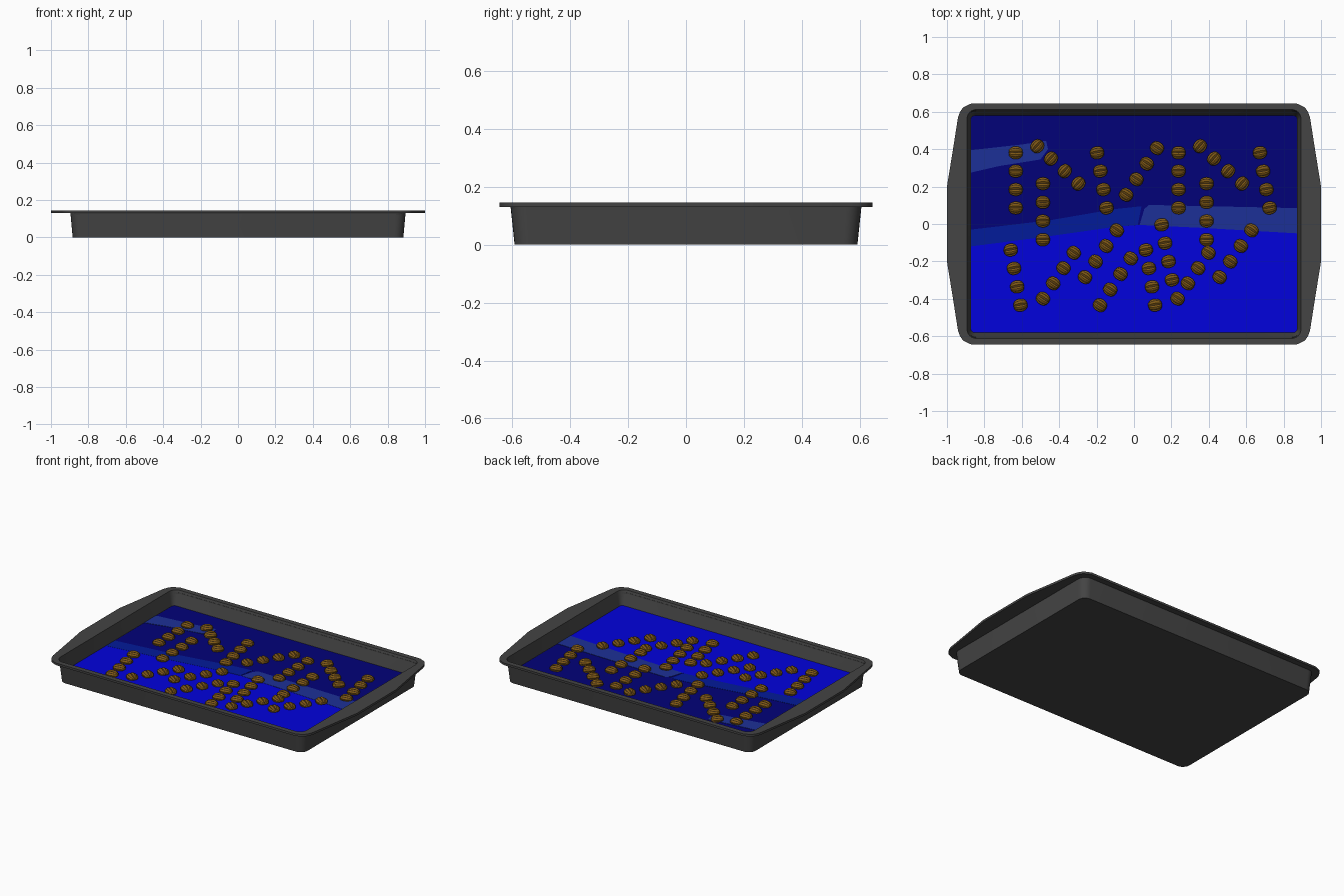
import bpy, bmesh, math
from mathutils import Vector

if "Cube" in bpy.data.objects:
    bpy.data.objects.remove(bpy.data.objects["Cube"])


def material(name, rgb):
    m = bpy.data.materials.new(name)
    m.diffuse_color = (*rgb, 1)
    m.use_nodes = True
    m.node_tree.nodes["Principled BSDF"].inputs["Base Color"].default_value = m.diffuse_color
    return m


GREY = material("dark grey metal", (0.058, 0.058, 0.058))
NAVY = material("navy blue", (0.0006, 0.0006, 0.19))
BRIGHT = material("bright blue", (0.0006, 0.0006, 0.72))
MID = material("mid blue", (0.0008, 0.0105, 0.32))
SLATE = material("slate blue", (0.012, 0.030, 0.31))
BROWN = material("baked brown", (0.205, 0.095, 0.007))
DARK = material("dark brown", (0.038, 0.019, 0.004))


def finish(bm, name, mats):
    bmesh.ops.recalc_face_normals(bm, faces=bm.faces[:])
    me = bpy.data.meshes.new(name)
    bm.to_mesh(me)
    bm.free()
    for m in mats:
        me.materials.append(m)
    return me


def add_object(name, me):
    ob = bpy.data.objects.new(name, me)
    bpy.context.scene.collection.objects.link(ob)
    return ob


def four_corners(q):
    """Mirror one quadrant (from the x side to the y side) into a closed loop."""
    r = q[::-1]
    return (q + [(-x, y) for x, y in r] + [(-x, -y) for x, y in q]
            + [(x, -y) for x, y in r])


def rounded(hx, hy, r, n=7):
    a = [math.pi / 2 * i / (n - 1) for i in range(n)]
    return four_corners([(hx - r + r * math.cos(t), hy - r + r * math.sin(t)) for t in a])


# Tray: stacked loops, bottom -> outer wall -> flared rim -> inner wall -> floor
rim = four_corners([(1, .2), (.97, .385), (.941, .57), (.931, .597),
                    (.915, .622), (.893, .634), (.867, .645)])
FLOOR = 0.054
layers = [(rounded(.884, .592, .05), 0), (rounded(.896, .606, .055), .131),
          (rim, .131), (rim, .145), (rounded(.893, .612, .05), .145),
          (rounded(.874, .581, .025), FLOOR)]
bm = bmesh.new()
rings = [[bm.verts.new((x, y, z)) for x, y in loop] for loop, z in layers]
for a, b in zip(rings, rings[1:]):
    for i in range(len(a)):
        j = (i + 1) % len(a)
        bm.faces.new((a[i], a[j], b[j], b[i]))
bm.faces.new(rings[0][::-1])
bm.faces.new(rings[-1])
tray = add_object("baking_tray", finish(bm, "baking_tray", [GREY]))
bpy.context.view_layer.objects.active = tray
tray.select_set(True)
bpy.ops.object.shade_smooth_by_angle(angle=math.radians(30))
tray.select_set(False)


# Painted lining: thin plates in several blues
def plate(name, pts, level, mat):
    bm = bmesh.new()
    low = [bm.verts.new((x, y, FLOOR)) for x, y in pts]
    top = [bm.verts.new((x, y, FLOOR + level * .0007)) for x, y in pts]
    for i in range(len(pts)):
        j = (i + 1) % len(pts)
        bm.faces.new((low[i], low[j], top[j], top[i]))
    bm.faces.new(low[::-1])
    bm.faces.new(top)
    add_object(name, finish(bm, name, [mat]))


E = .872
plate("lining_navy", rounded(E, .579, .02), 1, NAVY)
plate("lining_bright", [(-E, -.579), (E, -.579), (E, -.05), (.35, -.02), (.03, -.005),
                        (-.1, -.015), (-.45, -.065), (-E, -.12)], 2, BRIGHT)
plate("lining_mid_band", [(-E, -.12), (-.45, -.065), (-.1, -.015), (.02, -.005),
                          (.04, .095), (-.1, .08), (-.45, .02), (-E, -.03)], 3, MID)
plate("lining_slate_band", [(.03, -.005), (.35, -.02), (E, -.05), (E, .085),
                            (.4, .095), (.08, .102), (.055, .08)], 4, SLATE)
plate("lining_slate_patch", [(-E, .275), (-.72, .31), (-.5, .345), (-.46, .40),
                             (-.47, .445), (-.6, .425), (-E, .395)], 4, SLATE)

# One ribbed morsel: flattened ball, poles along x, dark grooves between the ribs
# and a deeper crease along the top
SEG, RINGS = 32, 8
bm = bmesh.new()
grid = []
for i in range(1, RINGS):
    t = math.pi * i / RINGS
    row = []
    for s in range(SEG):
        a = 2 * math.pi * (s - .5) / SEG
        groove = .78 if s in (8, 9) else .94 if s % 4 < 2 else 1.0
        r = math.sin(t) ** .8 * groove
        row.append(bm.verts.new((.038 * math.cos(t), .036 * r * math.cos(a),
                                 .025 * r * math.sin(a))))
    grid.append(row)
poles = [bm.verts.new((x, 0, 0)) for x in (.038, -.038)]
for s in range(SEG):
    n = (s + 1) % SEG
    strip = [bm.faces.new((a[s], a[n], b[n], b[s])) for a, b in zip(grid, grid[1:])]
    strip.append(bm.faces.new((poles[0], grid[0][n], grid[0][s])))
    strip.append(bm.faces.new((poles[1], grid[-1][s], grid[-1][n])))
    for f in strip:
        f.material_index = 1 if s % 4 == 0 else 0   # dark grooves
morsel = finish(bm, "morsel", [BROWN, DARK])

# Rows of four morsels: start and end of each row
rows = [(-.635, .385, -.635, .09), (-.52, .42, -.30, .22), (-.49, .22, -.49, -.08),
        (-.20, .385, -.15, .09), (.12, .41, -.045, .16), (.235, .385, .235, .09),
        (.35, .42, .575, .22), (.385, .22, .385, -.08), (.67, .385, .722, .09),
        (-.662, -.135, -.61, -.43), (-.325, -.15, -.49, -.395), (-.095, -.03, -.265, -.28),
        (-.02, -.18, -.185, -.43), (.145, 0, .2, -.295), (.06, -.135, .11, -.43),
        (.395, -.15, .23, -.395), (.625, -.03, .455, -.28)]
for k, (x0, y0, x1, y1) in enumerate(rows):
    a = Vector((x0 + .003, y0 - .004, FLOOR + .006))
    b = Vector((x1 + .003, y1 - .004, FLOOR + .006))
    for i in range(4):
        ob = add_object(f"morsel_row{k + 1}_{i + 1}", morsel)
        ob.location = a.lerp(b, i / 3)
        ob.rotation_euler.z = math.atan2(y1 - y0, x1 - x0) + math.pi / 2
